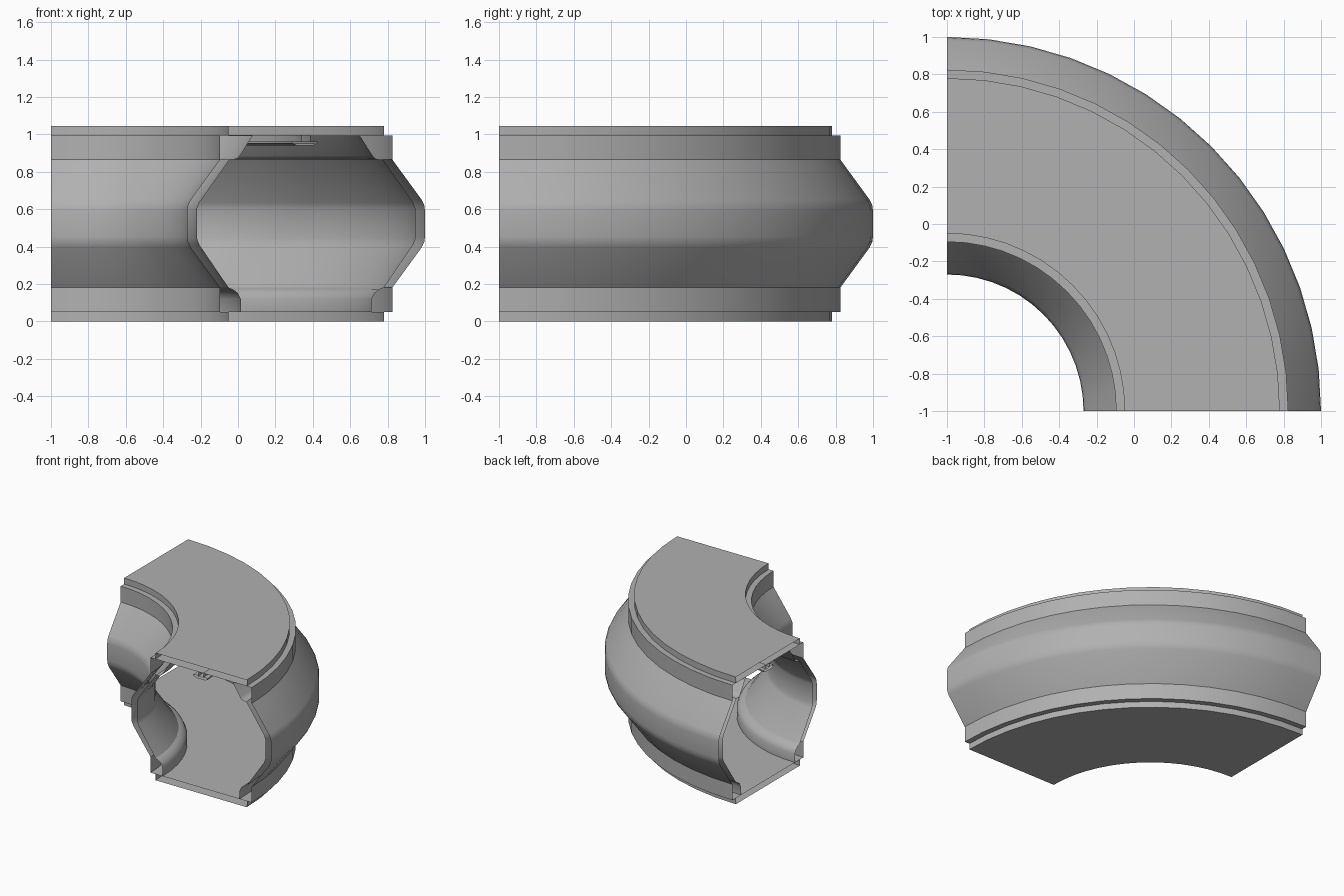
import bpy, bmesh, math

if "Cube" in bpy.data.objects:
    bpy.data.objects.remove(bpy.data.objects["Cube"])

SEGS = 14            # facets along the quarter turn
PIVOT = (-1.0, -1.0)  # centre of the bend
MID = 1.365          # radius of the corridor centre line

# mid-grey finish
grey = bpy.data.materials.new("mid_grey")
grey.diffuse_color = (0.44, 0.44, 0.44, 1.0)
grey.use_nodes = True
grey.node_tree.nodes["Principled BSDF"].inputs["Base Color"].default_value = grey.diffuse_color


def sweep(name, profile):
    """Sweep a closed (radius, z) profile through 90 degrees about the pivot, ends open."""
    bm = bmesh.new()
    rings = []
    for i in range(SEGS + 1):
        a = math.pi / 2 * i / SEGS
        rings.append([bm.verts.new((PIVOT[0] + r * math.cos(a),
                                    PIVOT[1] + r * math.sin(a), z))
                      for r, z in profile])
    n = len(profile)
    for a, b in zip(rings, rings[1:]):
        for k in range(n):
            bm.faces.new((a[k], a[(k + 1) % n], b[(k + 1) % n], b[k]))
    bmesh.ops.recalc_face_normals(bm, faces=bm.faces)
    mesh = bpy.data.meshes.new(name)
    bm.to_mesh(mesh)
    bm.free()
    mesh.materials.append(grey)
    ob = bpy.data.objects.new(name, mesh)
    bpy.context.collection.objects.link(ob)
    bpy.ops.object.select_all(action='DESELECT')
    ob.select_set(True)
    bpy.context.view_layer.objects.active = ob
    bpy.ops.object.shade_smooth_by_angle(angle=math.radians(32))
    return ob


def offset(points, side=1):
    return [(MID + side * d, z) for d, z in points]


# floor and roof slabs
for name, z in (("floor_slab", 0.0), ("roof_slab", 0.995)):
    sweep(name, offset([(-0.415, z), (0.415, z), (0.415, z + 0.05), (-0.415, z + 0.05)]))

# bulging double-skinned walls, open at the ends
outer_skin = [(0.46, 0.05), (0.46, 0.18), (0.617, 0.395), (0.631, 0.425), (0.635, 0.455),
              (0.635, 0.59), (0.631, 0.62), (0.617, 0.65), (0.46, 0.865), (0.46, 0.995)]
inner_skin = [(0.285, 0.995), (0.355, 0.885), (0.37, 0.87), (0.385, 0.866), (0.41, 0.865),
              (0.572, 0.635), (0.585, 0.60), (0.585, 0.445), (0.572, 0.41),
              (0.415, 0.18), (0.39, 0.17), (0.365, 0.15), (0.35, 0.12), (0.35, 0.05)]
for name, side in (("outer_wall", 1), ("inner_wall", -1)):
    sweep(name, offset(outer_skin + inner_skin, side))

# ceiling light rail: stem and strip
sweep("light_stem", offset([(-0.022, 0.958), (0.022, 0.958), (0.022, 0.996), (-0.022, 0.996)]))
sweep("light_strip", offset([(-0.045, 0.94), (0.035, 0.94), (0.06, 0.952), (0.06, 0.962),
                             (-0.07, 0.962), (-0.07, 0.952)]))
